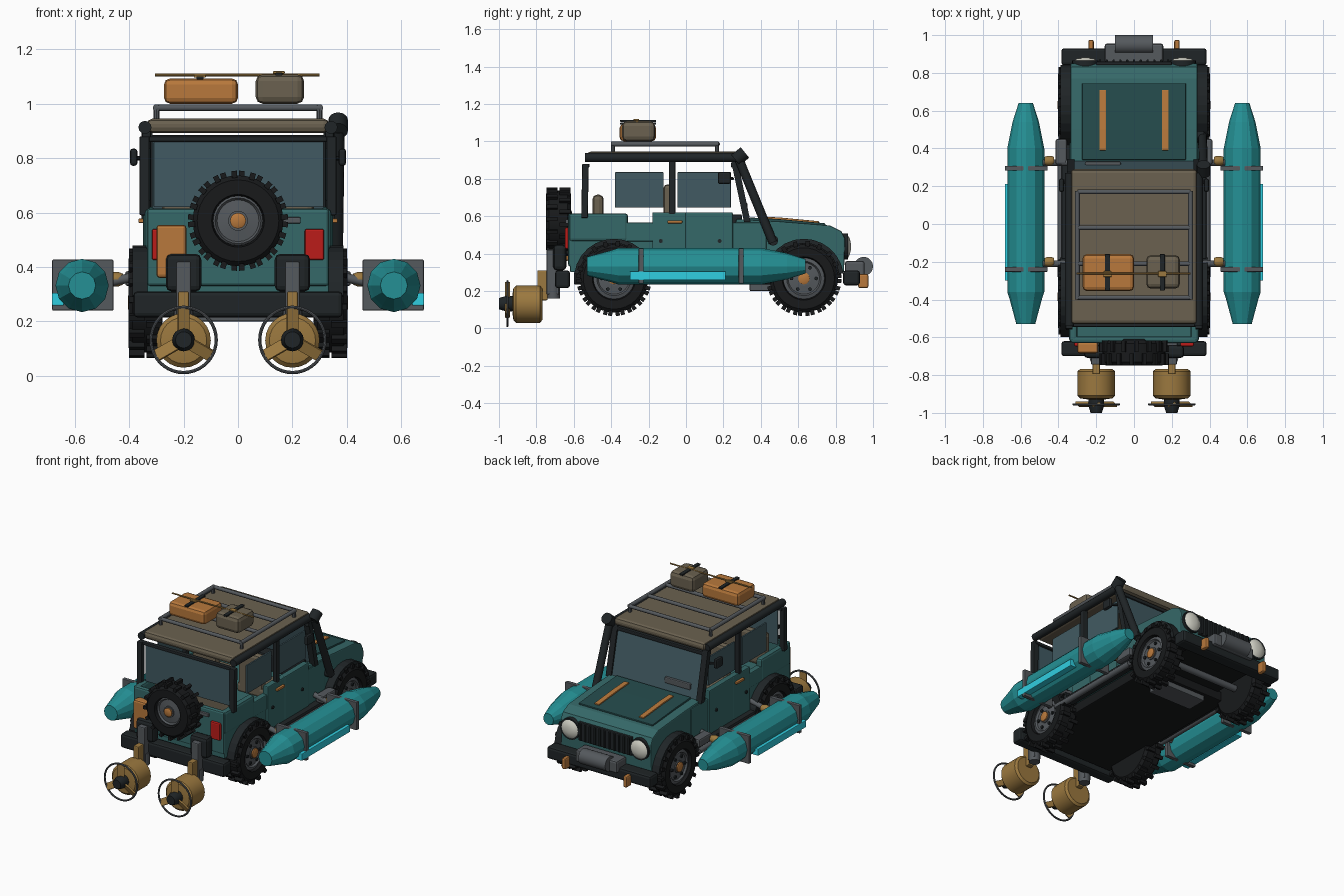
import bpy, bmesh
from math import sin, cos, pi, radians
from mathutils import Vector, Matrix

if "Cube" in bpy.data.objects:
    bpy.data.objects.remove(bpy.data.objects["Cube"])

def mat(n, c):
    m = bpy.data.materials.new(n)
    m.diffuse_color = (*c, 1)
    m.use_nodes = True
    m.node_tree.nodes["Principled BSDF"].inputs["Base Color"].default_value = m.diffuse_color
    return m
TEAL = mat("teal", (.036, .14, .14)); DTEAL = mat("dark_teal", (.018, .07, .072))
FLOAT = mat("float_teal", (.018, .28, .3)); CYAN = mat("cyan", (.03, .62, .75))
GOLD = mat("gold", (.33, .19, .05)); ORANGE = mat("orange", (.48, .19, .045))
KHAKI = mat("khaki", (.145, .12, .08)); DARK = mat("dark", (.014, .018, .02))
RUBBER = mat("rubber", (.009, .01, .011)); GREY = mat("grey", (.09, .1, .11))
GLASS = mat("glass", (.053, .102, .122)); RED = mat("red", (.5, .012, .01)); LAMP = mat("lamp", (.68, .68, .6))

def finish(name, bm, m, bevel=0, smooth=False):
    bmesh.ops.recalc_face_normals(bm, faces=bm.faces)
    me = bpy.data.meshes.new(name)
    bm.to_mesh(me); bm.free()
    ob = bpy.data.objects.new(name, me)
    bpy.context.collection.objects.link(ob)
    me.materials.append(m)
    if bevel:
        b = ob.modifiers.new("bevel", 'BEVEL')
        b.width = bevel; b.segments = 2; b.limit_method = 'ANGLE'; b.angle_limit = radians(40)
    if smooth:
        bpy.ops.object.select_all(action='DESELECT')
        ob.select_set(True); bpy.context.view_layer.objects.active = ob
        bpy.ops.object.shade_smooth_by_angle(angle=radians(35))
    return ob

def box(name, x, y, z, m, bevel=.006):
    """box from (min, max) ranges"""
    bm = bmesh.new()
    bmesh.ops.create_cube(bm, size=1)
    for v in bm.verts:
        v.co = [(r[0] + r[1]) / 2 + c * (r[1] - r[0]) for r, c in zip((x, y, z), v.co)]
    return finish(name, bm, m, bevel)

def prism(name, pts, x0, x1, m, bevel=0):
    """y-z outline extruded along x"""
    bm = bmesh.new()
    f = bm.faces.new([bm.verts.new((x0, y, z)) for y, z in pts])
    r = bmesh.ops.extrude_face_region(bm, geom=[f])
    for v in r["geom"]:
        if isinstance(v, bmesh.types.BMVert): v.co.x = x1
    return finish(name, bm, m, bevel)

def lathe(name, prof, loc, axis, m, n=24, smooth=True):
    """(radius, offset) profile turned round an axis"""
    bm = bmesh.new()
    q = Vector(axis).to_track_quat('Z', 'Y')
    rings = [[bm.verts.new(Vector(loc) + q @ Vector((r * cos(2*pi*i/n), r * sin(2*pi*i/n), t))) for i in range(n)] for r, t in prof]
    for a, b in zip(rings, rings[1:]):
        for i in range(n):
            bm.faces.new((a[i], a[(i+1) % n], b[(i+1) % n], b[i]))
    bm.faces.new(rings[0]); bm.faces.new(rings[-1])
    return finish(name, bm, m, 0, smooth)

def rod(name, a, b, r, m, n=12):
    d = Vector(b) - Vector(a)
    return lathe(name, [(r, 0), (r, d.length)], a, d, m, n)

def mx(s, a, b):
    return tuple(sorted((s * a, s * b)))

def wheel(name, c, axis, w, r, spare=False):
    """knobbly tyre, rim, bolts and cap; axis points outward"""
    h, ax, c = w / 2, Vector(axis), Vector(c)
    k1 = .55 if not spare else .5
    lathe(name + "_tyre", [(r*k1, -h), (r*.82, -h), (r*.91, -h*.75), (r*.91, h*.75), (r*.82, h), (r*(k1+.03), h), (r*k1, h*.6)], c, ax, RUBBER, 32)
    lathe(name + "_rim", [(r*k1, -h*.9), (r*k1, h*.7), (r*.46, h*.8), (r*.42, h*.62), (r*.2, h*.7), (r*.2, h*.82)], c, ax, GREY)
    lathe(name + "_cap", [(r*.16, 0), (r*.16, h*.95), (r*.11, h*1.02)], c, ax, ORANGE, 12)
    bm = bmesh.new()
    q = ax.to_track_quat('Z', 'Y').to_matrix().to_4x4()
    for k in range(16 if spare else 18):
        for s in (-1, 1):
            M = Matrix.Translation(c) @ q @ Matrix.Rotation(2*pi*(k + .2*s)/(16 if spare else 18), 4, 'Z') @ Matrix.Translation((r*.935, 0, s*h*.52)) @ Matrix.Diagonal((r*.14, r*.11, h*.9, 1))
            bmesh.ops.create_cube(bm, size=1, matrix=M)
    finish(name + "_lugs", bm, RUBBER)
    if spare: return
    bm = bmesh.new()
    for k in range(6):
        M = Matrix.Translation(c) @ q @ Matrix.Rotation(2*pi*k/6, 4, 'Z') @ Matrix.Translation((r*.33, 0, h*.65))
        bmesh.ops.create_cone(bm, cap_ends=True, segments=8, radius1=r*.05, radius2=r*.05, depth=.02, matrix=M)
    finish(name + "_bolts", bm, DARK)

def arch(y, r, z=.265, a0=170, a1=10, n=12):
    return [(y + r*cos(radians(a0 + (a1-a0)*i/n)), z + r*sin(radians(a0 + (a1-a0)*i/n))) for i in range(n + 1)]

# body hull with wheel arches, hood and cabin base
WY = (-.385, .63)
prism("body_hull", [(-.62, .3)] + arch(WY[0], .205) + arch(WY[1], .205) +
      [(.845, .3), (.85, .48), (.83, .52), (.77, .55), (.5, .572), (.27, .585), (.25, .5), (-.62, .5)], -.335, .335, TEAL, .012)
prism("hood_panel", [(.34, .575), (.5, .569), (.745, .55), (.745, .562), (.5, .584), (.34, .593)], -.275, .275, DTEAL, .004)
box("tailgate", (-.335, .335), (-.63, -.595), (.33, .615), TEAL, .012)
box("floor_plate", (-.31, .31), (-.6, .5), (.235, .3), RUBBER)
box("skid_plate", (-.16, .16), (.34, .48), (.2, .24), GREY)
box("grille", (-.2, .2), (.84, .86), (.375, .5), DARK)
for i in range(11):
    box("grille_bar", (-.186 + i*.036, -.174 + i*.036), (.855, .87), (.38, .495), DARK, .003)
for y in WY:
    rod("axle", (-.32, y, .265), (.32, y, .265), .022, GREY)
    box("wheel_well", (-.25, .25), (y - .2, y + .2), (.29, .49), RUBBER, 0)

for s in (-1, 1):
    # side panels, doors and trim
    box("tub_side", mx(s, .3, .343), (-.625, -.31), (.465, .615), TEAL, .015)
    box("quarter_step", mx(s, .3, .34), (-.33, -.17), (.465, .565), TEAL)
    box("door", mx(s, .31, .35), (-.18, .0), (.32, .62), TEAL)
    box("front_door", mx(s, .31, .35), (-.005, .25), (.32, .62), TEAL)
    box("cowl_side", mx(s, .31, .342), (.25, .43), (.32, .565), TEAL)
    box("door_handle", mx(s, .345, .366), (-.1, -.02), (.562, .578), ORANGE, .004)
    for y in (-.135, .18):
        rod("hinge", (s*.345, y, .467), (s*.358, y, .467), .011, DARK, 8)
    prism("hood_strip", [(.39, .582), (.5, .576), (.71, .557), (.71, .573), (.5, .593), (.39, .598)], s*.148, s*.183, ORANGE, .003)
    box("sill", mx(s, .33, .385), (-.19, .42), (.28, .33), DARK, .01)
    rod("rock_slider", (s*.385, -.28, .29), (s*.385, .42, .29), .02, GREY)
    # wheels and flares
    for y, n in zip(WY, ("rear", "front")):
        wheel(n + "_wheel", (s*.34, y, .267), (s, 0, 0), .125, .2)
        prism(n + "_flare", arch(y, .214, a0=172, a1=8) + arch(y, .19, a0=8, a1=172), s*.3, s*.388, DARK)
    # lamps
    lathe("headlight_bezel", [(.07, 0), (.07, .03)], (s*.257, .835, .437), (0, 1, 0), DARK)
    lathe("headlight", [(.062, 0), (.06, .015), (.045, .025), (.02, .031)], (s*.257, .85, .437), (0, 1, 0), LAMP)
    box("tail_light", mx(s, .245, .317), (-.648, -.62), (.425, .54), RED, .008)
    box("tow_hook", mx(s, .213, .242), (.92, .975), (.215, .29), ORANGE, .01)
    # cabin pillars, windows, mirrors
    prism("front_pillar", [(.31, .57), (.345, .57), (.275, .9), (.24, .9)], s*.315, s*.355, DARK)
    box("middle_pillar", mx(s, .32, .352), (-.092, -.057), (.61, .9), DARK)
    prism("rear_pillar", [(-.56, .59), (-.525, .59), (-.52, .88), (-.555, .88)], s*.325, s*.362, DARK, .005)
    box("rear_side_window", mx(s, .322, .334), (-.38, -.12), (.645, .835), GLASS, .003)
    box("front_side_window", mx(s, .322, .334), (-.045, .24), (.645, .835), GLASS, .003)
    box("mirror", mx(s, .37, .397), (.17, .24), (.772, .835), DARK, .01)
    rod("mirror_arm", (s*.335, .25, .8), (s*.385, .21, .8), .008, DARK, 8)
    rod("roof_side_rail", (s*.342, -.54, .913), (s*.342, .27, .913), .024, DARK)
    # seats
    box("front_seat", mx(s, .07, .27), (-.12, .08), (.49, .56), KHAKI, .02)
    box("seat_back", mx(s, .08, .26), (-.12, -.065), (.5, .77), KHAKI, .02)
    # roof rack sides
    rod("rack_rail", (s*.3, -.4, .985), (s*.3, .175, .985), .013, GREY)
    for y in (-.39, .165):
        rod("rack_post", (s*.3, y, .93), (s*.3, y, .985), .011, GREY, 8)
    # pontoons with clamps and struts
    lathe("pontoon", [(.05, -.53), (.085, -.4), (.098, -.36), (.098, .4), (.07, .54), (.038, .64)], (s*.573, 0, .332), (0, 1, 0), FLOAT, 12, False)
    box("pontoon_strip", mx(s, .64, .684), (-.3, .212), (.258, .305), CYAN, .004)
    for y in (-.24, .295):
        box("pontoon_clamp", mx(s, .458, .683), (y - .013, y + .013), (.24, .427), GREY, .004)
        rod("pontoon_strut", (s*.33, y + .03, .375), (s*.49, y + .03, .34), .017, GREY)
        lathe("strut_knob", [(.02, -.025), (.026, -.01), (.026, .01), (.02, .025)], (s*.448, y + .04, .355), (s, 0, 0), GOLD, 12)
    box("strut_mount", mx(s, .355, .415), (.315, .45), (.33, .385), GREY, .01)
    # propulsion units
    x = s * .2
    box("motor_bracket", (x-.065, x+.065), (-.71, -.64), (.31, .448), DARK, .02)
    box("bracket_plate", (x-.027, x+.027), (-.745, -.68), (.18, .42), GREY, .006)
    rod("bracket_foot", (x, -.71, .16), (x, -.71, .24), .035, GREY)
    box("motor_stem", (x-.02, x+.02), (-.795, -.74), (.15, .31), GOLD, .006)
    lathe("motor_housing", [(.085, 0), (.1, .012), (.1, .14), (.085, .155), (.05, .16)], (x, -.768, .13), (0, -1, 0), GOLD)
    lathe("propeller_hub", [(.04, 0), (.042, .04), (.03, .08)], (x, -.92, .132), (0, -1, 0), DARK, 16)
    bm = bmesh.new()
    for k in range(3):
        M = Matrix.Translation((x, -.955, .132)) @ Matrix.Rotation(radians(120*k), 4, 'Y') @ Matrix.Translation((0, 0, .065)) @ Matrix.Rotation(radians(25), 4, 'Z') @ Matrix.Diagonal((.045, .01, .1, 1))
        bmesh.ops.create_cube(bm, size=1, matrix=M)
    finish("propeller_blades", bm, GOLD)
    bpy.ops.mesh.primitive_torus_add(location=(x, -.955, .132), rotation=(pi/2, 0, 0), major_radius=.12, minor_radius=.006, major_segments=40, minor_segments=8)
    bpy.context.object.name = "propeller_guard"
    bpy.context.object.data.materials.append(GREY)

# bumpers and winch
box("front_bumper", (-.385, .385), (.84, .93), (.23, .31), DARK, .015)
box("rear_bumper", (-.385, .385), (-.70, -.62), (.215, .31), DARK, .015)
box("winch_base", (-.155, .155), (.85, .955), (.28, .36), GREY, .012)
rod("winch_drum", (-.1, .95, .332), (.1, .95, .332), .05, GREY, 20)

# windscreen, rear glass, cross frames
prism("windscreen", [(.322, .58), (.334, .58), (.267, .875), (.255, .875)], -.32, .32, GLASS)
box("windscreen_header", (-.355, .355), (.24, .28), (.86, .885), DARK)
box("rear_window", (-.31, .315), (-.54, -.528), (.62, .86), GLASS, .003)
box("rear_header", (-.35, .35), (-.545, -.515), (.86, .88), DARK)
box("dashboard", (-.3, .3), (.22, .3), (.5, .61), DARK, .01)
box("cowl_vent", (-.26, -.07), (.3, .33), (.63, .67), GREY)
box("rear_seat", (-.28, .28), (-.5, -.44), (.49, .715), KHAKI, .025)

# roof and rack
box("roof", (-.335, .335), (-.53, .29), (.893, .945), KHAKI, .02)
for y in (-.39, -.21, -.02, .17):
    rod("rack_crossbar", (-.3, y, .985), (.3, y, .985), .012, GREY)

# luggage
box("orange_case", (-.272, 0), (-.355, -.16), (1.0, 1.093), ORANGE, .022)
box("grey_case", (.065, .243), (-.342, -.165), (1.0, 1.108), KHAKI, .025)
for x, t in ((-.14, 1.096), (.15, 1.11)):
    box("case_strap", (x-.013, x+.013), (-.352, -.16), (t-.006, t+.004), DARK, .002)
    box("strap_buckle", (x-.022, x+.022), (-.28, -.25), (t, t+.01), GOLD, .003)
rod("lashing_pole", (-.305, -.262, 1.106), (.3, -.262, 1.106), .005, GOLD, 8)

# snorkel
rod("snorkel_pipe", (.362, .465, .46), (.368, .285, .9), .024, DARK)
rod("snorkel_head", (.368, .265, .9), (.368, .315, .94), .036, DARK, 16)
rod("snorkel_foot", (.32, .465, .47), (.37, .465, .47), .028, DARK)

# spare wheel, fuel can, latch
wheel("spare_wheel", (0, -.682, .57), (0, -1, 0), .132, .183, True)
box("spare_mount", (-.06, .06), (-.66, -.61), (.5, .63), DARK)
box("fuel_can", (-.3, -.19), (-.685, -.625), (.36, .555), ORANGE, .012)
box("tailgate_latch", (.165, .23), (-.645, -.62), (.56, .583), GREY, .004)
